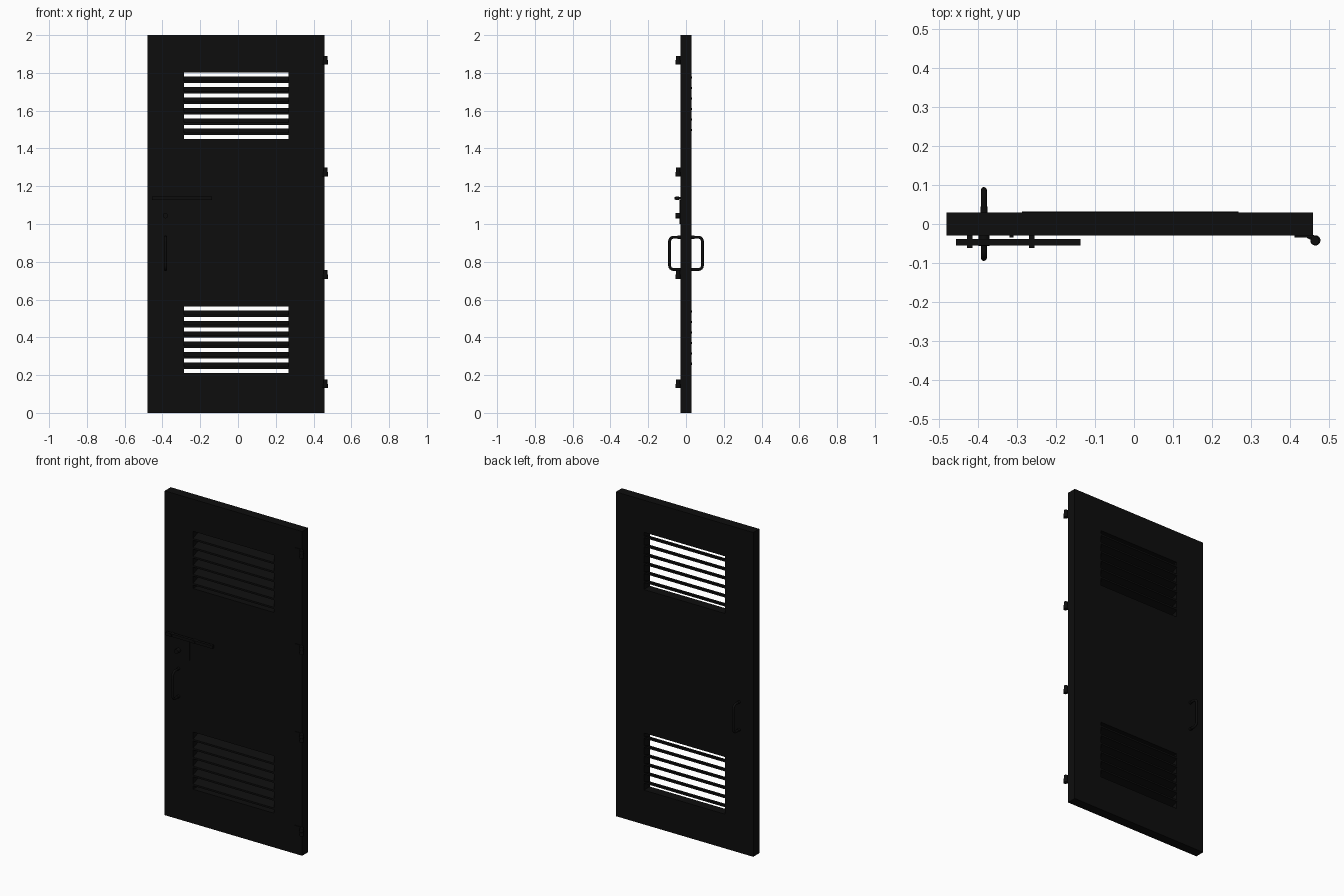
import bpy, bmesh, math
from mathutils import Vector

if "Cube" in bpy.data.objects:
    bpy.data.objects.remove(bpy.data.objects["Cube"])

black = bpy.data.materials.new("black_metal")
black.diffuse_color = (0.004, 0.004, 0.004, 1)
black.use_nodes = True
black.node_tree.nodes["Principled BSDF"].inputs["Base Color"].default_value = black.diffuse_color


def finish(name, bm, smooth=False):
    bmesh.ops.recalc_face_normals(bm, faces=bm.faces)
    me = bpy.data.meshes.new(name)
    bm.to_mesh(me)
    bm.free()
    ob = bpy.data.objects.new(name, me)
    bpy.context.collection.objects.link(ob)
    me.materials.append(black)
    if smooth:
        bpy.ops.object.select_all(action='DESELECT')
        ob.select_set(True)
        bpy.context.view_layer.objects.active = ob
        bpy.ops.object.shade_smooth_by_angle(angle=math.radians(35))
    return ob


def prism(name, pts, axis, a, b, smooth=False):
    """Extrude a closed 2D profile from a to b along an axis."""
    def place(u, v, w):
        return {'x': (w, u, v), 'y': (u, w, v), 'z': (u, v, w)}[axis]
    bm = bmesh.new()
    face = bm.faces.new([bm.verts.new(place(u, v, a)) for u, v in pts])
    new = bmesh.ops.extrude_face_region(bm, geom=[face])['geom']
    shift = Vector(place(0, 0, b - a))
    bmesh.ops.translate(bm, vec=shift, verts=[g for g in new if isinstance(g, bmesh.types.BMVert)])
    return finish(name, bm, smooth)


def box(name, x0, x1, y0, y1, z0, z1):
    return prism(name, [(x0, y0), (x1, y0), (x1, y1), (x0, y1)], 'z', z0, z1)


def cylinder(name, u, v, r, axis, a, b, n=20):
    ring = [(u + r * math.cos(2 * math.pi * i / n), v + r * math.sin(2 * math.pi * i / n)) for i in range(n)]
    return prism(name, ring, axis, a, b, True)


# Door leaf: a grid with two open cells, extruded to full thickness
OX0, OX1 = -0.287, 0.267
VENTS = [(0.211, 0.564), (1.449, 1.802)]
xs = [-0.48, OX0, OX1, 0.458]
zs = [0, *VENTS[0], *VENTS[1], 2.0]
bm = bmesh.new()
grid = [[bm.verts.new((x, -0.029, z)) for x in xs] for z in zs]
for j in range(5):
    for i in range(3):
        if i == 1 and j in (1, 3):
            continue
        bm.faces.new((grid[j][i], grid[j][i + 1], grid[j + 1][i + 1], grid[j + 1][i]))
new = bmesh.ops.extrude_face_region(bm, geom=bm.faces[:])['geom']
bmesh.ops.translate(bm, vec=(0, 0.059, 0), verts=[g for g in new if isinstance(g, bmesh.types.BMVert)])
finish("door_leaf", bm)

# Louvre slats, sloping down toward the front
GAP, PITCH = 0.021, 0.0553
for name, (z0, z1) in zip(("lower", "upper"), VENTS):
    for i in range(6):
        low = z0 + GAP + i * PITCH
        high = low + PITCH - GAP
        prism(f"{name}_slat_{i + 1}",
              [(-0.028, low), (-0.028, low + 0.011), (0.032, high), (0.032, high - 0.011)],
              'x', OX0, OX1)

# Hinges: leaf, two barrel knuckles and a pin
for i, z in enumerate((0.154, 0.733, 1.275, 1.867)):
    box(f"hinge_leaf_{i + 1}", 0.41, 0.46, -0.034, -0.028, z - 0.023, z + 0.023)
    prism(f"hinge_arm_{i + 1}", [(0.44, -0.034), (0.465, -0.048), (0.465, -0.034), (0.455, -0.028)],
          'z', z - 0.023, z + 0.002)
    cylinder(f"hinge_knuckle_lower_{i + 1}", 0.464, -0.042, 0.013, 'z', z - 0.023, z)
    cylinder(f"hinge_knuckle_upper_{i + 1}", 0.463, -0.042, 0.011, 'z', z, z + 0.023)

# Pull handles on both faces, with round foot flanges
HX, ZA, ZB, R = -0.384, 0.759, 0.93, 0.022
for name, s in (("front", -1), ("back", 1)):
    path = [(0.028, ZA)]
    for cz, start in ((ZA + R, -90), (ZB - R, 0)):
        for k in range(7):
            t = math.radians(start + 15 * k)
            path.append((0.087 - R + R * math.cos(t), cz + R * math.sin(t)))
    path.append((0.028, ZB))
    bm = bmesh.new()
    rings = []
    for i, (y, z) in enumerate(path):
        p, q = path[max(i - 1, 0)], path[min(i + 1, len(path) - 1)]
        tan = Vector((0, q[0] - p[0], q[1] - p[1])).normalized()
        side = Vector((1, 0, 0))
        up = tan.cross(side)
        ring = []
        for k in range(12):
            a = 2 * math.pi * k / 12
            co = Vector((HX, y, z)) + 0.0075 * (math.cos(a) * side + math.sin(a) * up)
            ring.append(bm.verts.new((co.x, s * co.y, co.z)))
        rings.append(ring)
    for r0, r1 in zip(rings, rings[1:]):
        for k in range(12):
            bm.faces.new((r0[k], r0[(k + 1) % 12], r1[(k + 1) % 12], r1[k]))
    bm.faces.new(rings[0])
    bm.faces.new(rings[-1])
    finish(f"{name}_pull_handle", bm, True)
    for foot, z in (("bottom", ZA), ("top", ZB)):
        cylinder(f"{name}_handle_{foot}_foot", HX, z, 0.009, 'y', s * 0.028, s * 0.045)

# Locking bar on two brackets
box("lock_bar", -0.455, -0.137, -0.055, -0.038, 1.127, 1.145)
for i, x in enumerate((-0.42, -0.262)):
    box(f"lock_bar_bracket_{i + 1}", x - 0.007, x + 0.007, -0.061, -0.028, 1.129, 1.143)

# Lock cylinder and slim guide strip below the bar
cylinder("lock_cylinder", HX, 1.044, 0.014, 'y', -0.056, -0.028)
box("guide_strip", -0.318, -0.308, -0.034, -0.028, 1.0, 1.127)
